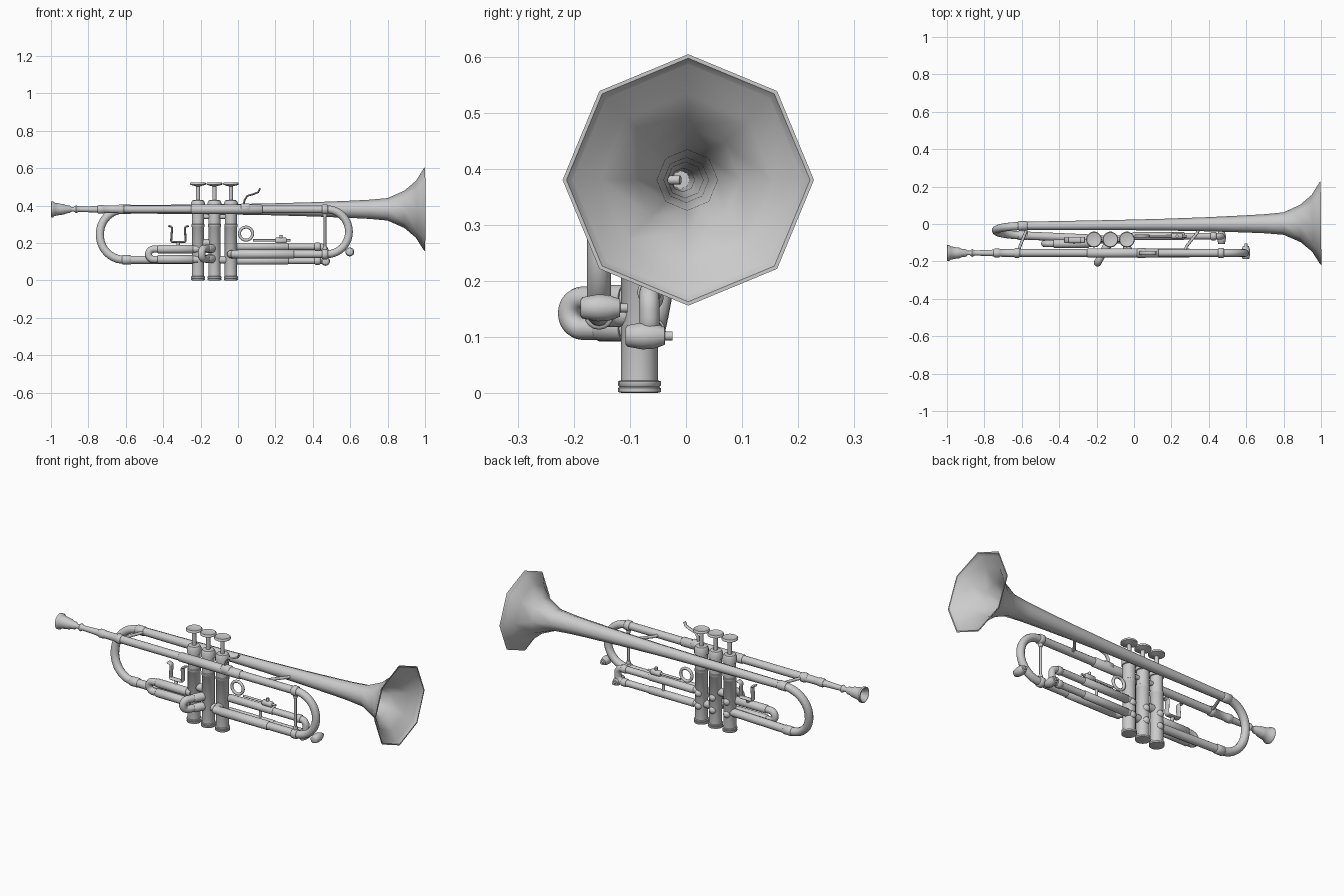
import bpy, bmesh, math
from mathutils import Vector, Quaternion

if "Cube" in bpy.data.objects:
    bpy.data.objects.remove(bpy.data.objects["Cube"])

def finish(name, rings, caps=True, loop=False, angle=50):
    """Skin a list of vertex rings into a smooth-shaded object."""
    bm = bmesh.new()
    vs = [[bm.verts.new(p) for p in r] for r in rings]
    n = len(vs[0])
    pairs = list(zip(vs, vs[1:])) + ([(vs[-1], vs[0])] if loop else [])
    for a, b in pairs:
        for i in range(n):
            j = (i + 1) % n
            bm.faces.new((a[i], a[j], b[j], b[i]))
    if caps and not loop:
        bm.faces.new(vs[0][::-1])
        bm.faces.new(vs[-1])
    bmesh.ops.recalc_face_normals(bm, faces=bm.faces)
    me = bpy.data.meshes.new(name)
    bm.to_mesh(me)
    bm.free()
    me.shade_smooth()
    me.set_sharp_from_angle(angle=math.radians(angle))
    ob = bpy.data.objects.new(name, me)
    bpy.context.collection.objects.link(ob)
    return ob

def lathe(name, origin, axis, profile, n=20, caps=True):
    """Revolve (distance, radius) pairs about an axis."""
    o, t = Vector(origin), Vector(axis).normalized()
    u = Vector((0, 0, 1)) if abs(t.z) < 0.9 else Vector((1, 0, 0))
    u = (u - t * u.dot(t)).normalized()
    w = t.cross(u)
    rings = [[o + t * d + (u * math.cos(k * math.tau / n) + w * math.sin(k * math.tau / n)) * r
              for k in range(n)] for d, r in profile]
    return finish(name, rings, caps)

def fillet(points, r, steps=10):
    """Round the inner corners of a polyline."""
    p = [Vector(q) for q in points]
    out = [p[0]]
    for a, b, c in zip(p, p[1:], p[2:]):
        d1, d2 = (a - b).normalized(), (c - b).normalized()
        half = d1.angle(d2) / 2
        cut = r / math.tan(half)
        mid = b + (d1 + d2).normalized() * (r / math.sin(half))
        s, e = b + d1 * cut - mid, b + d2 * cut - mid
        q = s.rotation_difference(e)
        for k in range(steps + 1):
            out.append(mid + Quaternion().slerp(q, k / steps) @ s)
    out.append(p[-1])
    return [v for i, v in enumerate(out) if i == 0 or (v - out[i - 1]).length > 1e-4]

def tube(name, points, r, bend=0, n=12, flat=1.0, loop=False):
    """Sweep a round (or flattened) section along a path."""
    p = fillet(points, bend) if bend else [Vector(q) for q in points]
    m = len(p)
    tang = []
    for i in range(m):
        a, b = (p[i - 1], p[(i + 1) % m]) if loop else (p[max(i - 1, 0)], p[min(i + 1, m - 1)])
        tang.append((b - a).normalized())
    t = tang[0]
    u = Vector((0, 1, 0)) if abs(t.y) < 0.9 else Vector((0, 0, 1))
    u = (u - t * u.dot(t)).normalized()
    rings = []
    for i in range(m):
        u = tang[i - 1].rotation_difference(tang[i]) @ u if i else u
        w = tang[i].cross(u)
        rings.append([p[i] + u * math.cos(k * math.tau / n) * r + w * math.sin(k * math.tau / n) * r * flat
                      for k in range(n)])
    return finish(name, rings, loop=loop)

def collar(name, x0, x1, y, z, r):
    e = 0.004
    lathe(name, (x0, y, z), (1, 0, 0), [(0, r - e), (e, r), (x1 - x0 - e, r), (x1 - x0, r - e)], 16)

# Bell: octagonal flare, outer wall then rim then inner wall
outer = [(0, .022), (.5, .027), (.75, .031), (1.0, .038), (1.2, .046), (1.3, .051),
         (1.4, .06), (1.49, .1), (1.555, .155), (1.592, .217), (1.6, .224)]
inner = [(1.6, .217), (1.586, .207), (1.55, .15), (1.485, .094), (1.4, .054), (1.2, .04),
         (1.0, .032), (.5, .021), (.1, .016)]
lathe("bell", (-.6, -.01, .38), (1.6, .014, 0), outer + inner, 8)

# Rear bow from the bell tail down to the first valve
tube("rear_bow", [(-.59, -.01, .38), (-.738, -.015, .38), (-.738, -.055, .11), (-.22, -.078, .11)], .022, .132)
collar("bow_upper_ferrule", -.62, -.57, -.01, .38, .025)
collar("bow_lower_ferrule", -.62, -.57, -.061, .11, .025)

# Mouthpiece with a hollow cup
LY, LZ = -.155, .38
lathe("mouthpiece", (-1, LY, LZ), (1, 0, 0),
      [(.045, .004), (.03, .02), (.004, .033), (0, .038), (.002, .043), (.012, .043), (.018, .036),
       (.05, .03), (.068, .028), (.08, .022), (.1, .02), (.11, .012), (.122, .012), (.135, .021),
       (.148, .014), (.16, .014), (.28, .019)])
lathe("mouthpiece_receiver", (-.75, LY, LZ), (1, 0, 0),
      [(0, .019), (.005, .023), (.03, .023), (.035, .02), (.11, .021), (.115, .026), (.135, .026), (.14, .022)])

# Leadpipe, main tuning slide bow and return tube into the third valve
tube("leadpipe_and_tuning_slide", [(-.65, LY, LZ), (.593, LY, LZ), (.593, LY, .14), (-.037, LY, .14)], .021, .119)
tube("tuning_slide_elbow", [(.02, LY, .14), (-.037, LY, .14), (-.037, -.083, .14)], .022, .035)
collar("leadpipe_sleeve", -.25, .13, LY, LZ, .025)
collar("return_sleeve", -.0, .3, LY, .14, .024)
for z in (LZ, .14):
    collar("tuning_slide_ferrule", .45, .48, LY, z, .027)
tube("tuning_slide_brace", [(.465, LY, .14), (.465, LY, .38)], .007)
for z in (.17, .35):
    lathe("brace_foot", (.465, LY, z - .012), (0, 0, 1), [(0, .009), (.012, .013), (.024, .009)], 12)

# Valves
VY = -.083
VX = (-.214, -.126, -.038)
for i, x in enumerate(VX, 1):
    lathe(f"valve_casing_{i}", (x, VY, 0), (0, 0, 1),
          [(0, .03), (.002, .038), (.009, .038), (.011, .035), (.014, .038), (.021, .038), (.023, .033),
           (.285, .033), (.287, .035), (.3, .035), (.302, .032), (.385, .032), (.387, .037),
           (.415, .037), (.428, .03), (.43, .014)])
    lathe(f"valve_button_{i}", (x, VY, .425), (0, 0, 1),
          [(0, .011), (.078, .011), (.083, .03), (.087, .042), (.095, .042), (.099, .038), (.094, .015), (.094, .002)])
    # Domed passage bumps on the rear of each casing
    for z in (.1, .17):
        lathe("valve_port_bump", (x, VY + .025, z), (0, 1, 0), [(0, .02), (.01, .018), (.016, .01), (.018, .002)], 12)
for a, b, z in ((VX[0], VX[1], .2), (VX[1], VX[2], .11)):
    tube("valve_crossover", [(a, VY, z), (b, VY, z)], .021)
for a, b in zip(VX, VX[1:]):
    tube("valve_bridge", [(a, VY, .34), (b, VY, .34)], .012)

# First valve slide with thumb saddle
FY = -.105
tube("first_slide", [(-.214, FY, .167), (-.478, FY, .167), (-.478, FY, .112), (-.214, FY, .112)], .019, .027)
for z in (.167, .112):
    collar("first_slide_sleeve", -.43, -.24, FY, z, .023)
tube("thumb_saddle", [(-.372, FY + .02, .292), (-.352, FY + .02, .285), (-.358, FY + .02, .205),
                      (-.28, FY + .02, .205), (-.284, FY + .02, .285), (-.264, FY + .02, .292)],
     .016, .009, flat=.35)
tube("saddle_post", [(-.32, FY, .17), (-.32, FY + .02, .205)], .01)

# Second valve slide, a short bow angled forward
tube("second_slide", [(-.126, VY, .17), (-.195, -.208, .17), (-.195, -.208, .115), (-.126, VY, .115)], .02, .027)
for z in (.17, .115):
    lathe("second_slide_sleeve", (-.14, -.11, z), (-.069, -.125, 0), [(0, .023), (.05, .023), (.054, .02)], 14)

# Third valve slide with finger ring and stop rod
TY = -.065
tube("third_slide", [(-.037, TY, .18), (.468, TY, .18), (.468, TY, .105), (-.037, TY, .105)], .018, .03)
for z in (.18, .105):
    collar("third_slide_sleeve", -.01, .27, TY, z, .021)
    collar("third_slide_ferrule", .41, .44, TY, z, .022)
tube("finger_ring", [(.043 + .035 * math.cos(k * math.tau / 24), TY, .25 + .035 * math.sin(k * math.tau / 24))
                     for k in range(24)], .008, loop=True)
tube("stop_rod", [(.08, TY, .214), (.28, TY, .214)], .006)
collar("stop_rod_block", .2, .26, TY, .212, .016)
tube("stop_screw", [(.23, TY, .2), (.23, TY, .242)], .008)
tube("slide_brace", [(.185, TY, .085), (.185, TY, .18)], .008)

# Water keys: barrel with a small nipple
for x, y, z in ((.598, -.15, .152), (.468, -.07, .102)):
    lathe("water_key", (x, y - .038, z), (0, 1, 0),
          [(0, .014), (.003, .019), (.03, .024), (.05, .023), (.07, .016), (.071, .008), (.084, .008)], 14)

# Finger hook on the leadpipe
tube("finger_hook", [(.03, LY, .4), (.035, LY, .43), (.05, LY, .452), (.085, LY, .462),
                     (.108, LY, .472), (.118, LY, .492)], .011, n=8, flat=.45)
collar("finger_hook_plate", .015, .065, LY, .385, .026)

# Braces between leadpipe and bell
for x0, x1 in ((-.62, -.57), (.27, .35)):
    tube("bell_brace", [(x0, LY, .38), (x0 + .01, -.12, .38), (x1 - .01, -.045, .38), (x1, -.01, .38)], .008)
